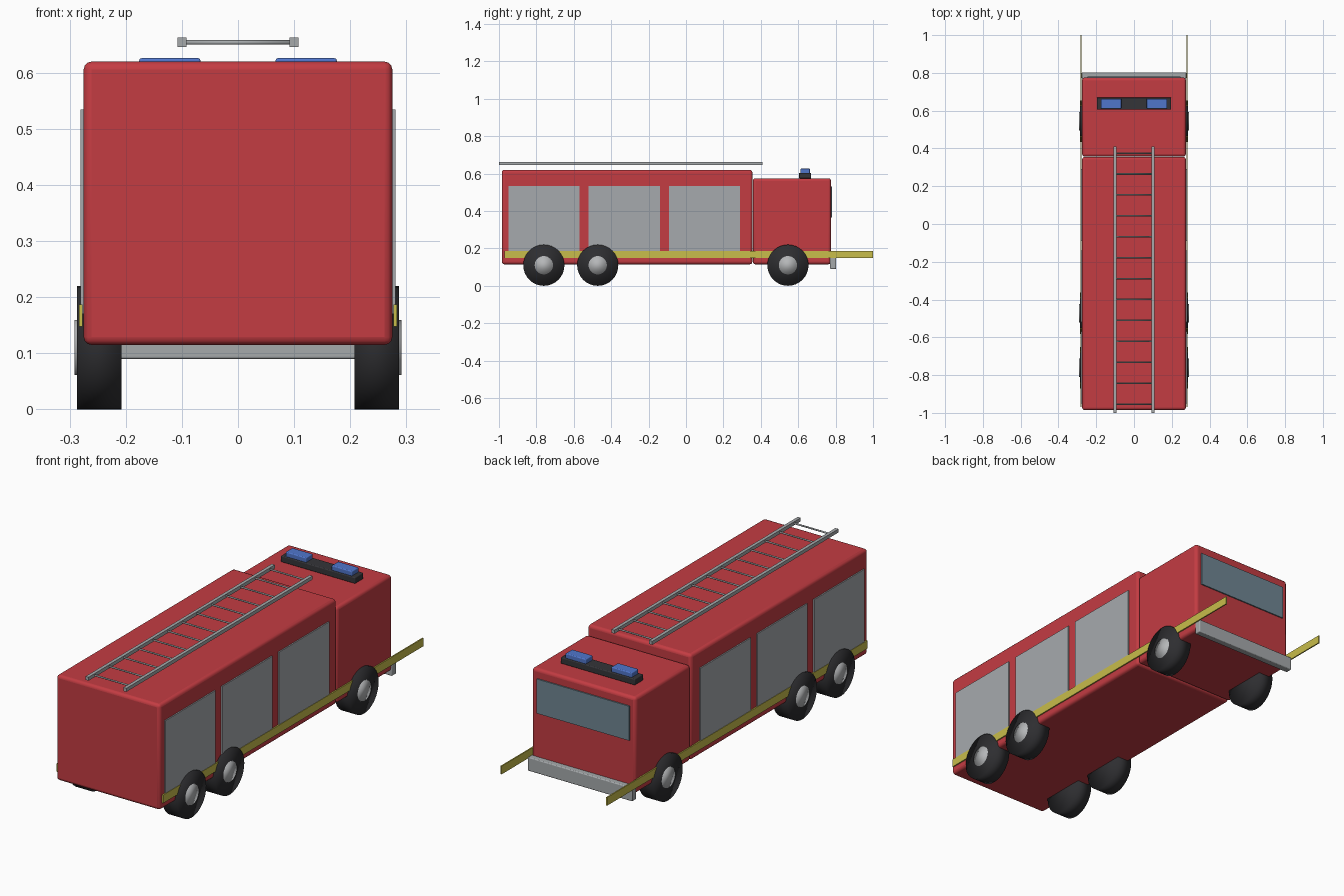
import bpy
import math

cube = bpy.data.objects.get("Cube")
if cube:
    bpy.data.objects.remove(cube, do_unlink=True)


def material(name, r, g, b):
    m = bpy.data.materials.new(name)
    m.use_nodes = True
    m.diffuse_color = (r, g, b, 1)
    m.node_tree.nodes["Principled BSDF"].inputs["Base Color"].default_value = (r, g, b, 1)
    return m


RED = material("red_paint", 0.55, 0.045, 0.055)
SILVER = material("shutter_grey", 0.38, 0.40, 0.42)
METAL = material("metal_grey", 0.38, 0.40, 0.41)
HUB = material("hub_grey", 0.46, 0.47, 0.48)
YELLOW = material("yellow_stripe", 0.58, 0.51, 0.07)
RUBBER = material("black_rubber", 0.027, 0.027, 0.03)
DARK = material("dark_plastic", 0.035, 0.035, 0.04)
BLUE = material("blue_lamp", 0.08, 0.18, 0.60)
GLASS = material("windscreen_glass", 0.16, 0.24, 0.29)


def box(name, mat, x, y, z, bevel=0.0):
    """Box from (low, high) ranges along each axis."""
    bpy.ops.mesh.primitive_cube_add(size=1, location=[(a + b) / 2 for a, b in (x, y, z)])
    ob = bpy.context.object
    ob.name = name
    ob.scale = [b - a for a, b in (x, y, z)]
    bpy.ops.object.transform_apply(location=False, rotation=False, scale=True)
    ob.data.materials.append(mat)
    if bevel:
        mod = ob.modifiers.new("soft_edges", "BEVEL")
        mod.width = bevel
        mod.segments = 3
        bpy.ops.object.shade_smooth_by_angle(angle=math.radians(35))
    return ob


def rod(name, mat, radius, x, y, z, sides=32):
    """Cylinder lying along x."""
    bpy.ops.mesh.primitive_cylinder_add(
        vertices=sides, radius=radius, depth=x[1] - x[0],
        location=((x[0] + x[1]) / 2, y, z), rotation=(0, math.pi / 2, 0))
    ob = bpy.context.object
    ob.name = name
    ob.data.materials.append(mat)
    bpy.ops.object.shade_smooth()
    return ob


def span(side, a, b):
    return tuple(sorted((side * a, side * b)))


# Main bodies
box("equipment_body", RED, (-0.275, 0.275), (-0.985, 0.355), (0.115, 0.62), 0.014)
box("cab", RED, (-0.275, 0.275), (0.357, 0.775), (0.115, 0.575), 0.014)

# Windscreen and bumper
box("windscreen", GLASS, (-0.245, 0.245), (0.772, 0.781), (0.365, 0.53))
box("bumper", METAL, (-0.277, 0.277), (0.77, 0.803), (0.09, 0.155), 0.004)

# Roof light bar
box("light_bar_base", DARK, (-0.197, 0.197), (0.605, 0.669), (0.574, 0.604), 0.004)

for side, label in ((1, "left"), (-1, "right")):
    box(f"{label}_blue_lamp", BLUE, span(side, 0.067, 0.176), (0.611, 0.663), (0.6, 0.626), 0.004)

    # Side shutters and stripe
    for i, y in enumerate((-0.95, -0.52, -0.09)):
        box(f"{label}_shutter_{i + 1}", SILVER, span(side, 0.27, 0.281), (y, y + 0.38), (0.17, 0.535))
    box(f"{label}_stripe", YELLOW, span(side, 0.277, 0.283), (-0.97, 1.0), (0.148, 0.187))

    # Wheels
    for i, y in enumerate((-0.76, -0.472, 0.545)):
        rod(f"{label}_tyre_{i + 1}", RUBBER, 0.11, span(side, 0.208, 0.287), y, 0.11)
        rod(f"{label}_hub_{i + 1}", HUB, 0.049, span(side, 0.212, 0.291), y, 0.11)

    # Ladder rail
    box(f"{label}_ladder_rail", METAL, span(side, 0.092, 0.108), (-1.0, 0.41), (0.646, 0.663))

# Ladder rungs
for i in range(13):
    rod(f"ladder_rung_{i + 1}", METAL, 0.004, (-0.1, 0.1), -0.953 + i * 0.1107, 0.654, 8)
